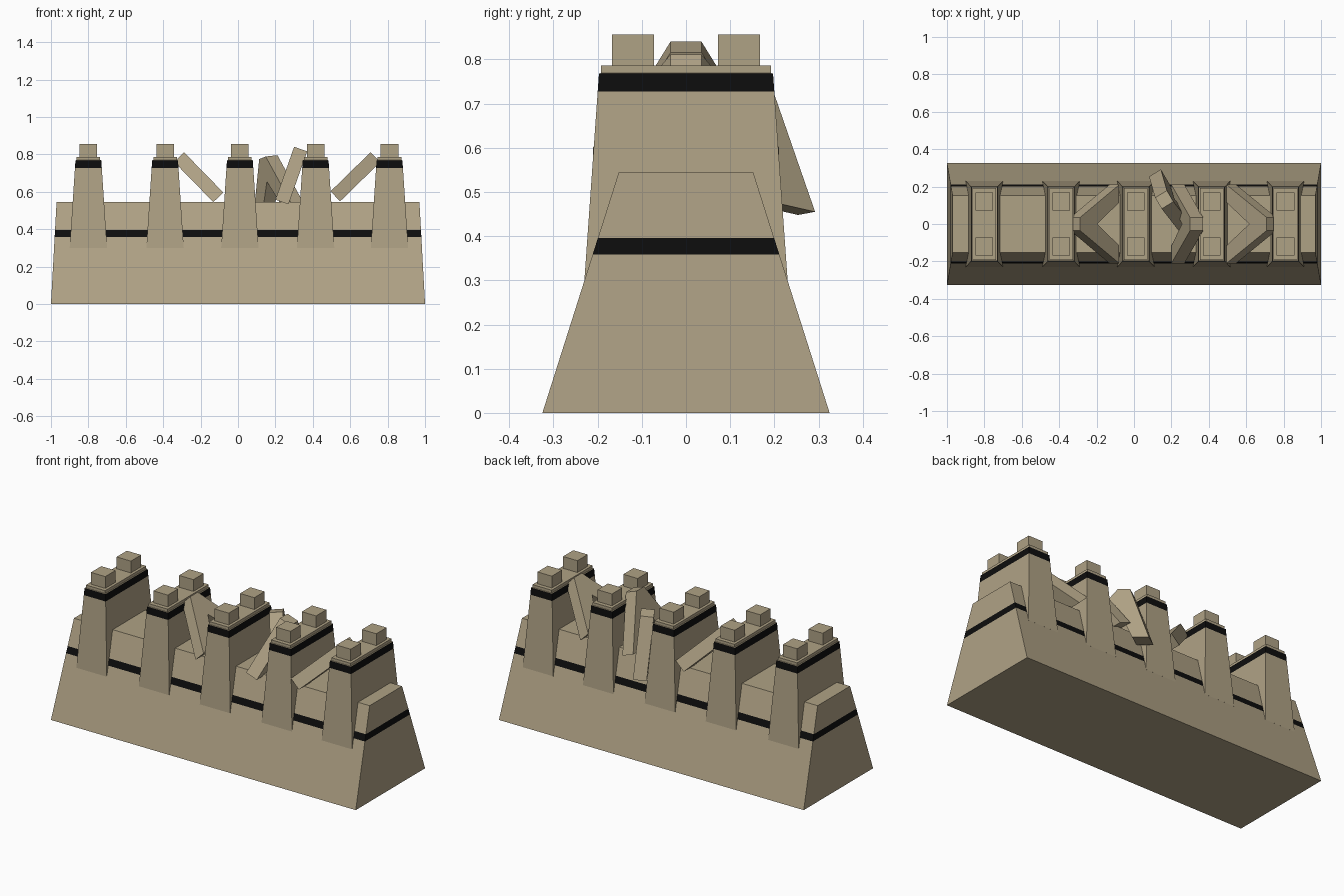
import bpy, bmesh
from mathutils import Vector

if "Cube" in bpy.data.objects:
    bpy.data.objects.remove(bpy.data.objects["Cube"])


def material(name, rgb):
    m = bpy.data.materials.new(name)
    m.diffuse_color = (*rgb, 1)
    m.use_nodes = True
    m.node_tree.nodes["Principled BSDF"].inputs["Base Color"].default_value = m.diffuse_color
    return m


STONE = material("sand stone", (0.43, 0.36, 0.235))
BLACK = material("black band", (0.004, 0.004, 0.004))


def finish(bm, name):
    bmesh.ops.recalc_face_normals(bm, faces=bm.faces[:])
    me = bpy.data.meshes.new(name)
    bm.to_mesh(me)
    bm.free()
    me.materials.append(STONE)
    me.materials.append(BLACK)
    ob = bpy.data.objects.new(name, me)
    bpy.context.collection.objects.link(ob)
    return ob


def stack(name, x, y, rings, band=None):
    """Rectangular rings (z, half x, half y) joined upward; band = black z range."""
    bm = bmesh.new()
    loops = []
    for z, hx, hy in rings:
        loops.append([bm.verts.new((x + sx * hx, y + sy * hy, z))
                      for sx, sy in ((-1, -1), (1, -1), (1, 1), (-1, 1))])
    bm.faces.new(loops[0])
    bm.faces.new(loops[-1])
    for a, b in zip(loops, loops[1:]):
        for i in range(4):
            j = (i + 1) % 4
            f = bm.faces.new((a[i], a[j], b[j], b[i]))
            z = f.calc_center_median().z
            if band and band[0] < z < band[1]:
                f.material_index = 1
    return finish(bm, name)


def taper(low, high, z):
    """Ring at height z on the straight slope between two rings."""
    t = (z - low[0]) / (high[0] - low[0])
    return tuple(l + (h - l) * t for l, h in zip(low, high))


def chevron(name, apex, down, side):
    """Bent beam: V outline in the plane of side and down, with thickness."""
    d = Vector(down).normalized()
    u = Vector(side)
    u = (u - d * u.dot(d)).normalized()
    n = u.cross(d) * 0.037
    outline = [(-0.035, 0), (0.035, 0), (0.21, 0.30), (0.115, 0.30),
               (0, 0.13), (-0.115, 0.30), (-0.21, 0.30)]
    bm = bmesh.new()
    front, back = [[bm.verts.new(Vector(apex) + u * a + d * b + n * s)
                    for a, b in outline] for s in (-1, 1)]
    for ring in (front, back):
        bm.faces.new((ring[0], ring[4], ring[5], ring[6]))
        bm.faces.new((ring[0], ring[1], ring[4]))
        bm.faces.new((ring[1], ring[2], ring[3], ring[4]))
    for i in range(7):
        j = (i + 1) % 7
        bm.faces.new((front[i], front[j], back[j], back[i]))
    return finish(bm, name)


# Sloped wall with a black band
foot, crest = (0, 1.0, 0.325), (0.545, 0.97, 0.152)
stack("wall", 0, 0, [foot, taper(foot, crest, 0.358), taper(foot, crest, 0.396), crest],
      (0.358, 0.396))

# Five towers with a black band, a small cap step and two merlons each
low, high = (0.30, 0.10, 0.23), (0.768, 0.069, 0.197)
for k, x in enumerate((-0.80, -0.39, 0.01, 0.415, 0.81)):
    stack(f"tower_{k + 1}", x, 0,
          [low, taper(low, high, 0.727), high, (0.769, 0.063, 0.192), (0.786, 0.063, 0.192)],
          (0.727, 0.768))
    for side, y in (("front", -0.12), ("back", 0.12)):
        stack(f"merlon_{side}_{k + 1}", x, y, [(0.78, 0.047, 0.048), (0.856, 0.047, 0.048)])

# Bent beams leaning between the towers
chevron("bent_beam_left", (-0.315, 0, 0.785), (0.21, 0, -0.215), (0, 1, 0))
chevron("bent_beam_right", (0.735, 0, 0.785), (-0.215, 0, -0.21), (0, 1, 0))
chevron("bent_beam_steep", (0.335, 0, 0.828), (-0.10, 0, -0.283), (0, 1, 0))
chevron("bent_beam_turned", (0.162, 0.13, 0.785), (0.11, -0.07, -0.59), (0.17, -0.29, 0.07))
